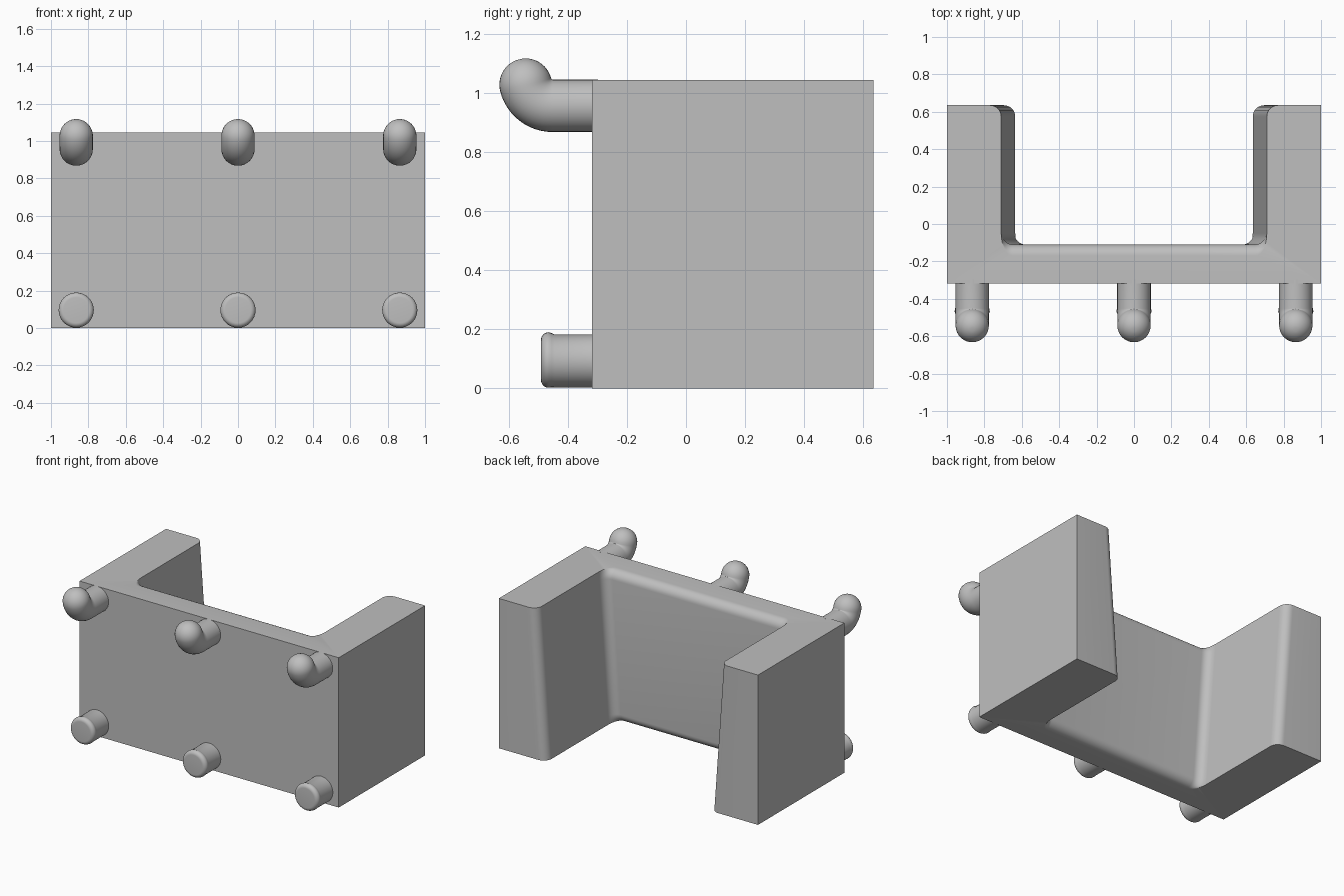
import bpy, bmesh
from math import sin, cos, pi, sqrt, radians

if "Cube" in bpy.data.objects:
    bpy.data.objects.remove(bpy.data.objects["Cube"], do_unlink=True)

grey = bpy.data.materials.new("plain_grey")
grey.use_nodes = True
colour = (0.52, 0.52, 0.52, 1)
grey.diffuse_color = colour
grey.node_tree.nodes["Principled BSDF"].inputs["Base Color"].default_value = colour

HEIGHT, FRONT, BACK, R = 1.045, -0.318, 0.635, 0.06
ARC = 8


def finish(bm, name):
    bmesh.ops.recalc_face_normals(bm, faces=bm.faces)
    mesh = bpy.data.meshes.new(name)
    bm.to_mesh(mesh)
    bm.free()
    mesh.materials.append(grey)
    ob = bpy.data.objects.new(name, mesh)
    bpy.context.collection.objects.link(ob)
    bpy.ops.object.select_all(action="DESELECT")
    ob.select_set(True)
    bpy.context.view_layer.objects.active = ob
    bpy.ops.object.shade_smooth_by_angle(angle=radians(35))
    return ob


def loft(rings, name):
    """Skin closed rings of points and cap both ends."""
    bm = bmesh.new()
    rows = [[bm.verts.new(p) for p in ring] for ring in rings]
    n = len(rows[0])
    for a, b in zip(rows, rows[1:]):
        for i in range(n):
            j = (i + 1) % n
            bm.faces.new((a[i], a[j], b[j], b[i]))
    bm.faces.new(rows[0])
    bm.faces.new(rows[-1])
    return finish(bm, name)


def outline(z):
    """U-shaped section: sloping arm walls, back wall rounded at top and bottom."""
    wall = 0.635 + 0.075 * z / HEIGHT
    edge = max(0, R - min(z, HEIGHT - z))
    drop = R - sqrt(R * R - edge * edge)
    inner = -0.11
    steps = [i / ARC * pi / 2 for i in range(ARC + 1)]
    half = [(1, FRONT), (1, BACK)]
    half += [(wall + R - R * sin(t), BACK - R + R * cos(t)) for t in steps]
    half += [(wall - R + R * cos(t), inner + R - (R + drop) * sin(t)) for t in steps]
    return [(x, y, z) for x, y in half] + [(-x, y, z) for x, y in reversed(half)]


# Holder body with two arms
curve = [R * (1 - cos(i / ARC * pi / 2)) for i in range(ARC + 1)]
levels = curve + [HEIGHT - c for c in reversed(curve)]
loft([outline(z) for z in levels], "holder_body")


def ring(x, y, z, angle, radius, sides=32):
    """Circle whose axis points forward, tipped upward by angle."""
    pts = []
    for i in range(sides):
        a = 2 * pi * i / sides
        u = radius * sin(a)
        pts.append((x + radius * cos(a), y + u * sin(angle), z + u * cos(angle)))
    return pts


for side, x in (("right", -0.865), ("middle", 0), ("left", 0.865)):
    # Lower peg with a softened rim
    rings = [ring(x, FRONT + 0.02, 0.0925, 0, 0.09), ring(x, -0.445, 0.0925, 0, 0.09),
             ring(x, -0.455, 0.095, 0, 0.092)]
    for i in range(ARC + 1):
        t = i / ARC * pi / 2
        rings.append(ring(x, -0.465 - 0.026 * sin(t), 0.096, 0, 0.068 + 0.026 * cos(t)))
    loft(rings, side + "_lower_peg")

    # Upper hook, bending upward to a ball end
    rings = [ring(x, FRONT + 0.02, 0.957, 0, 0.089)]
    bend, end = 0.094, radians(76)
    for i in range(13):
        t = end * i / 12
        rings.append(ring(x, -0.452 - bend * sin(t), 0.957 + bend * (1 - cos(t)), t, 0.089))
    cy, cz = -0.452 - bend * sin(end), 0.957 + bend * (1 - cos(end))
    for i in range(1, 12):
        t = i / 12 * pi / 2
        d = 0.089 * sin(t)
        rings.append(ring(x, cy - d * cos(end), cz + d * sin(end), end, 0.089 * cos(t)))
    loft(rings, side + "_upper_hook")
